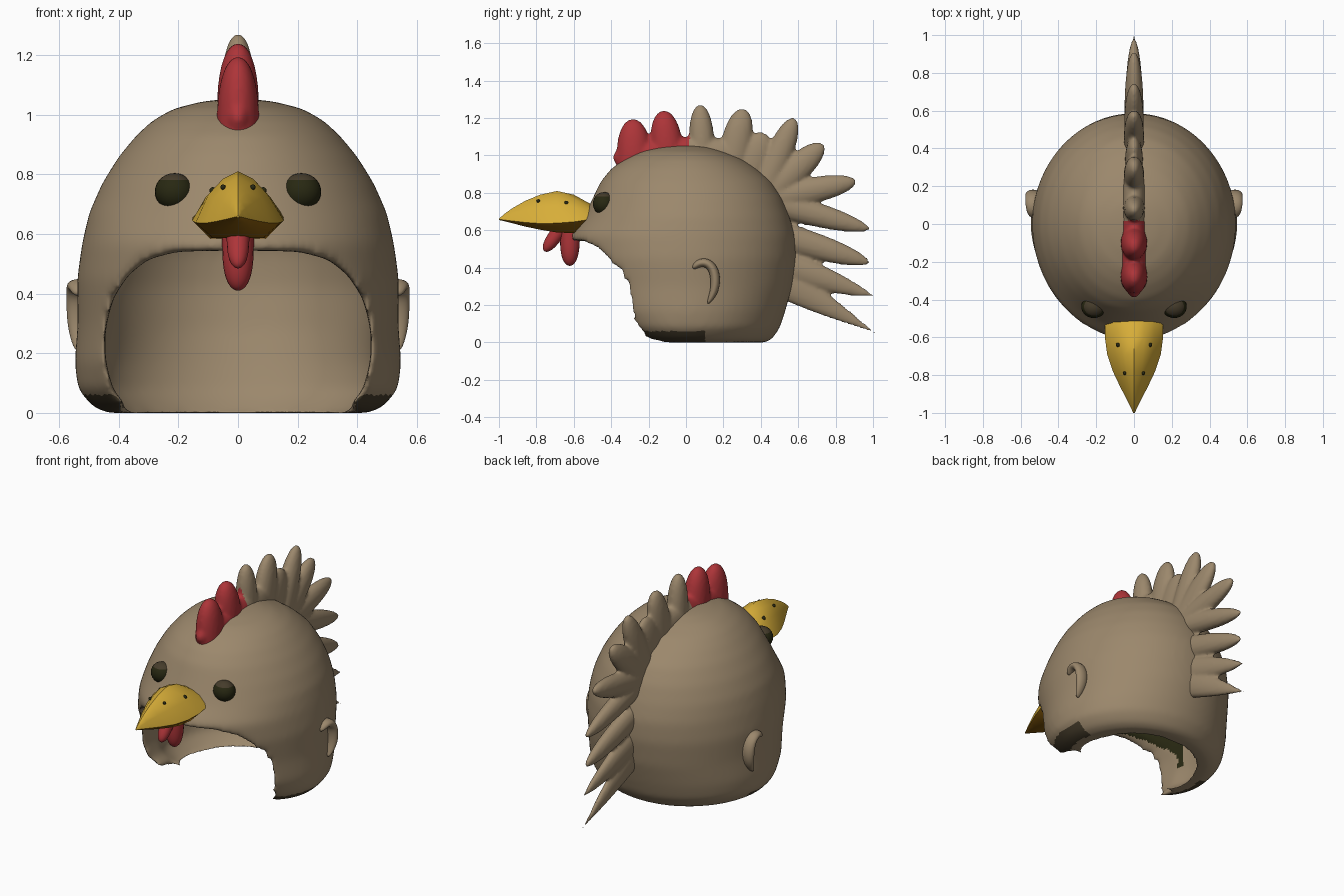
import bpy, bmesh, math
from mathutils import Vector

if "Cube" in bpy.data.objects:
    bpy.data.objects.remove(bpy.data.objects["Cube"])


def material(name, r, g, b):
    m = bpy.data.materials.new(name)
    m.diffuse_color = (r, g, b, 1)
    m.use_nodes = True
    m.node_tree.nodes["Principled BSDF"].inputs["Base Color"].default_value = m.diffuse_color
    return m


TAN = material("tan_feather", 0.33, 0.245, 0.15)
RED = material("comb_red", 0.42, 0.035, 0.04)
YELLOW = material("beak_yellow", 0.68, 0.42, 0.04)
BROWN = material("lower_beak_brown", 0.27, 0.115, 0.004)
DARK = material("dark_olive", 0.021, 0.021, 0.006)
SHADE = material("dark_brown", 0.06, 0.045, 0.024)


def loft(bm, rings):
    """Skin closed rings of points and cap both ends."""
    vs = [[bm.verts.new(p) for p in r] for r in rings]
    n = len(vs[0])
    for a, b in zip(vs, vs[1:]):
        for i in range(n):
            bm.faces.new((a[i], a[(i + 1) % n], b[(i + 1) % n], b[i]))
    bm.faces.new(vs[0])
    bm.faces.new(vs[-1])


def finish(bm, name, *mats):
    bmesh.ops.recalc_face_normals(bm, faces=bm.faces[:])
    for f in bm.faces:
        f.smooth = True
    me = bpy.data.meshes.new(name)
    bm.to_mesh(me)
    bm.free()
    for m in mats:
        me.materials.append(m)
    ob = bpy.data.objects.new(name, me)
    bpy.context.collection.objects.link(ob)
    return ob


def apply_mod(ob, kind, **props):
    m = ob.modifiers.new(kind, kind)
    for k, v in props.items():
        setattr(m, k, v)
    bpy.ops.object.select_all(action='DESELECT')
    bpy.context.view_layer.objects.active = ob
    ob.select_set(True)
    bpy.ops.object.modifier_apply(modifier=m.name)


def fuse(ob, voxel, smooth):
    """Melt the parts into one soft skin."""
    apply_mod(ob, 'REMESH', mode='VOXEL', voxel_size=voxel, use_smooth_shade=True)
    apply_mod(ob, 'SMOOTH', factor=0.5, iterations=smooth)
    for p in ob.data.polygons:
        p.use_smooth = True


def subtract(ob, cutter):
    cutter.hide_render = True
    apply_mod(ob, 'BOOLEAN', operation='DIFFERENCE', object=cutter, solver='EXACT')
    bpy.data.objects.remove(cutter)


def lobe(bm, base, tip, w, t, p=3.5, q=0.5):
    """Flattened lobe in the yz plane, round (q=.5) or pointed (q=1)."""
    b, e = Vector((0, *base)), Vector((0, *tip))
    d = (e - b).normalized()
    side = Vector((0, -d.z, d.y))
    rings = []
    for k in range(17):
        s = math.sin(k / 16 * math.pi / 2)
        r = max((1 - s ** p) ** q, 0.04)
        rings.append([b.lerp(e, s) + side * (w * r * math.cos(a)) + Vector((t * r * math.sin(a), 0, 0))
                      for a in (i * math.tau / 20 for i in range(20))])
    loft(bm, rings)


# helmet shell: z, half width, front depth, back depth
ROWS = [(1.054, .03, .03, .03), (1.045, .12, .14, .12), (1.02, .218, .25, .2), (.98, .288, .33, .3),
        (.93, .342, .4, .375), (.86, .4, .457, .457), (.77, .456, .5, .515), (.67, .5, .55, .555),
        (.57, .523, .62, .583), (.45, .54, .61, .588), (.3, .538, .56, .568), (.17, .548, .515, .532),
        (.08, .538, .435, .503), (.02, .487, .34, .462), (0, .44, .27, .43)]


def ring(z, a, f, b):
    pts = []
    for i in range(64):
        c, s = math.cos(i * math.tau / 64), math.sin(i * math.tau / 64)
        pts.append((a * c, (b if s > 0 else f) * s, z))
    return pts


def hollow(name, depth):
    """Helper solid that sits inside the shell by the given depth."""
    bm = bmesh.new()
    rows = [(z * (1 - .75 * depth), *(max(v - depth, .01) for v in rest)) for z, *rest in ROWS[1:]]
    z, *last = rows[-1]
    loft(bm, [ring(*r) for r in rows + [(-.1, *last)]])
    return finish(bm, name)


bm = bmesh.new()
loft(bm, [ring(*r) for r in ROWS])
shell = finish(bm, "helmet_shell", TAN, DARK, SHADE)

# face opening
arch = [(0, .545), (.2, .54), (.3, .515), (.37, .46), (.42, .38), (.445, .28),
        (.445, .18), (.42, .08), (.37, .02), (.36, -.1)]
arch = arch + [(-x, z) for x, z in arch[:0:-1]]
bm = bmesh.new()
loft(bm, [[(x, y, z) for x, z in arch] for y in (-1, -.1)])
opening = finish(bm, "opening_cutter")

subtract(shell, hollow("cavity_cutter", .08))
subtract(shell, opening)
fuse(shell, 0.016, 18)

# dark patches on the outer cheek bottoms and on the inner brow walls
for p in shell.data.polygons:
    c, n = p.center, p.normal
    under = c.z < .06 and -.5 < c.y < .1 and abs(c.x) > .36 and n.x * c.x + n.y * c.y > .05
    inside = n.x * c.x < 0 and n.y > .08 and .2 < c.z < .55 and c.y < -.08 and abs(c.x) > .2
    p.material_index = 2 if under else 1 if inside else 0

# crest and tail feathers along the midline, hollowed where they meet the shell
bm = bmesh.new()
for args in [((-.27, .86), (-.285, 1.195), .098, .073), ((-.09, .92), (-.122, 1.24), .09, .072),
             ((0, .985), (-.39, .99), .1, .073), ((-.05, 1.0), (.34, 1.0), .1, .064),
             ((.09, .95), (.075, 1.272), .07, .058), ((.24, .93), (.308, 1.25), .085, .055),
             ((.3, .85), (.42, 1.12), .1, .048), ((.42, .82), (.58, 1.2), .075, .054),
             ((.45, .8), (.735, 1.06), .08, .052), ((.42, .76), (.91, .862), .075, .052),
             ((.42, .76), (.985, .605), .07, .05, 3, .6), ((.42, .6), (.985, .425), .075, .05, 3, .6),
             ((.42, .45), (1.01, .245), .085, .048, 2, .8), ((.44, .37), (1.015, .05), .095, .045, 1.5, 1)]:
    lobe(bm, *args)
crest = finish(bm, "crest_and_tail", TAN, RED)
fuse(crest, 0.011, 4)
subtract(crest, hollow("crest_cutter", .035))
for p in crest.data.polygons:
    p.material_index = 1 if p.center.y < .02 else 0

# wattles under the beak
bm = bmesh.new()
lobe(bm, (-.62, .6), (-.622, .41), .053, .053)
lobe(bm, (-.67, .61), (-.757, .488), .038, .038)
finish(bm, "wattles", RED)

# beak: y, half width, top, edge, bottom
bm = bmesh.new()
rings = []
for y, w, t, e, b in [(-1, .004, .662, .658, .655), (-.97, .018, .688, .655, .648),
                      (-.93, .038, .717, .65, .638), (-.86, .074, .757, .642, .62),
                      (-.78, .112, .79, .636, .603), (-.69, .142, .81, .638, .588),
                      (-.6, .154, .79, .645, .585), (-.5, .152, .735, .66, .6), (-.42, .12, .68, .65, .62)]:
    h = t - e
    half = [(.35 * w, t - .14 * h), (.7 * w, t - .45 * h), (w, e), (.6 * w, b)]
    sec = [(0, t)] + half + [(0, b)] + [(-x, z) for x, z in half[::-1]]
    rings.append([(x, y, z) for x, z in sec])
loft(bm, rings)
for i, f in enumerate(bm.faces):
    f.material_index = 1 if i % 10 in (3, 4, 5, 6) and len(f.verts) == 4 else 0
beak = finish(bm, "beak", YELLOW, BROWN)
bpy.ops.object.select_all(action='DESELECT')
bpy.context.view_layer.objects.active = beak
beak.select_set(True)
bpy.ops.object.shade_smooth_by_angle(angle=math.radians(45))


def ball(name, loc, scale, *mats):
    bm = bmesh.new()
    bmesh.ops.create_uvsphere(bm, u_segments=24, v_segments=14, radius=1)
    ob = finish(bm, name, *mats)
    ob.location, ob.scale = loc, scale
    return ob


# eyes with brown lids, nostrils and ears on both sides
EAR = [(.035, .395), (.065, .425), (.11, .43), (.148, .395), (.16, .33), (.15, .265), (.115, .205)]
for s, label in ((1, "right"), (-1, "left")):
    eye = ball("eye_" + label, (s * .213, -.438, .742), (.066, .06, .062), DARK, SHADE)
    for p in eye.data.polygons:
        p.material_index = 1 if p.center.z > .55 else 0
    ball("nostril_back_" + label, (s * .085, -.64, .746), (.011, .011, .011), DARK)
    ball("nostril_front_" + label, (s * .05, -.79, .757), (.009, .009, .009), DARK)
    bm = bmesh.new()
    rings = []
    for i, (y, z) in enumerate(EAR):
        a, b = EAR[max(i - 1, 0)], EAR[min(i + 1, len(EAR) - 1)]
        n = Vector((0, a[1] - b[1], b[0] - a[0])).normalized()
        r = (.4, .85, 1, 1, 1, .8, .3)[i]
        rings.append([Vector((s * .535, y, z)) + n * (.028 * r * math.cos(k * math.tau / 12))
                      + Vector((.042 * r * math.sin(k * math.tau / 12), 0, 0)) for k in range(12)])
    loft(bm, rings)
    ear = finish(bm, "ear_" + label, TAN)
    ear.modifiers.new("smooth", 'SUBSURF').levels = 2
